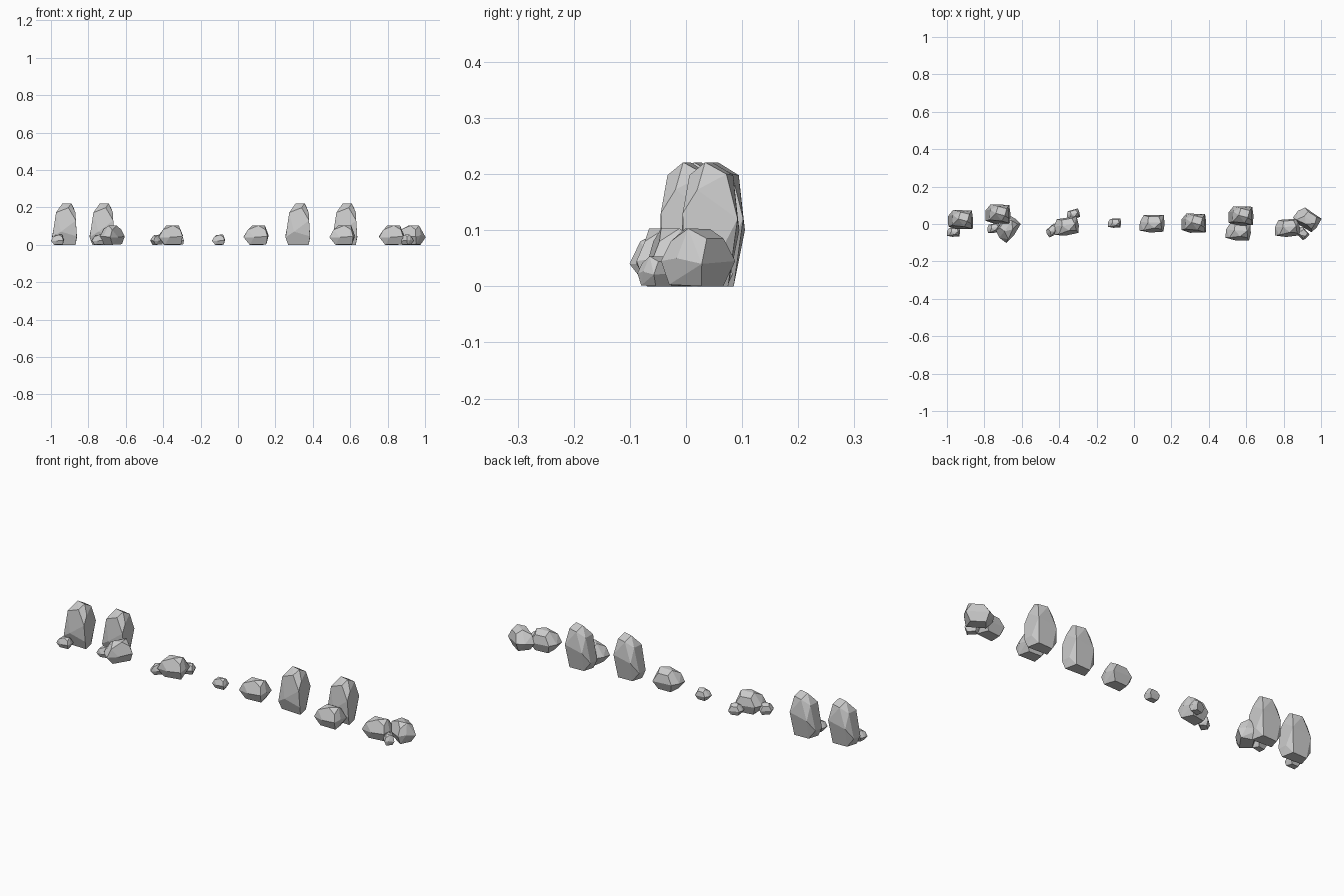
import bpy, bmesh
from mathutils import Matrix

# Hull corners of the two boulder shapes
TALL = [
    (-.052, -.025, 0), (-.035, .03, 0), (.045, .033, 0), (.058, -.03, 0),
    (-.066, -.035, .04), (-.067, .02, .045), (.065, -.045, .045), (.066, .008, .04),
    (-.02, -.05, .07), (-.04, .053, .10), (.06, .05, .12), (.06, -.048, .13),
    (-.046, -.03, .172), (-.042, .025, .172), (.02, -.036, .198), (.058, -.022, .172),
    (-.012, .005, .221), (.036, -.008, .221), (.047, .03, .20), (.0, .042, .198),
]
WIDE = [
    (-.035, -.03, 0), (-.03, .028, 0), (.04, .03, 0), (.055, -.03, .003),
    (-.067, -.038, .04), (-.066, .008, .045), (-.045, .044, .045), (.062, .046, .04),
    (.067, -.005, .05), (.06, -.044, .045), (-.01, -.049, .04),
    (-.045, -.036, .08), (-.022, .005, .102), (.012, -.025, .103), (.047, .006, .103),
    (.05, -.03, .08), (.035, .038, .085), (-.02, .036, .085),
]


def rock(name, pts, x, y, turn=0, size=1):
    bm = bmesh.new()
    for p in pts:
        bm.verts.new(p)
    res = bmesh.ops.convex_hull(bm, input=bm.verts[:])
    loose = [v for v in bm.verts if not v.link_faces]
    bmesh.ops.delete(bm, geom=loose, context='VERTS')
    # merge nearly flat triangles into larger facets
    bmesh.ops.dissolve_limit(bm, angle_limit=.15, verts=bm.verts[:], edges=bm.edges[:])
    bmesh.ops.recalc_face_normals(bm, faces=bm.faces[:])
    m = (Matrix.Translation((x, y, 0)) @ Matrix.Rotation(turn * 3.14159 / 180, 4, 'Z')
         @ Matrix.Scale(size, 4))
    bm.transform(m)
    me = bpy.data.meshes.new(name)
    bm.to_mesh(me)
    bm.free()
    bpy.context.collection.objects.link(bpy.data.objects.new(name, me))


# Tall boulders
for x, y in [(-.927, .022), (-.727, .052), (.32, .003), (.572, .042)]:
    rock("tall_boulder", TALL, x, y)

# Wide boulders
for x, y, t in [(-.676, -.024, 55), (-.362, -.012, 8), (.097, .003, 0),
                (.558, -.04, -4), (.82, -.02, 3), (.926, .026, -35)]:
    rock("wide_boulder", WIDE, x, y, t)

# Small stones
for x, y, t in [(-.965, -.043, 0), (-.75, -.022, 10), (-.325, .052, 15),
                (-.437, -.035, 40), (-.104, .005, 0), (.90, -.048, -50)]:
    rock("small_stone", WIDE, x, y, t, .52)
